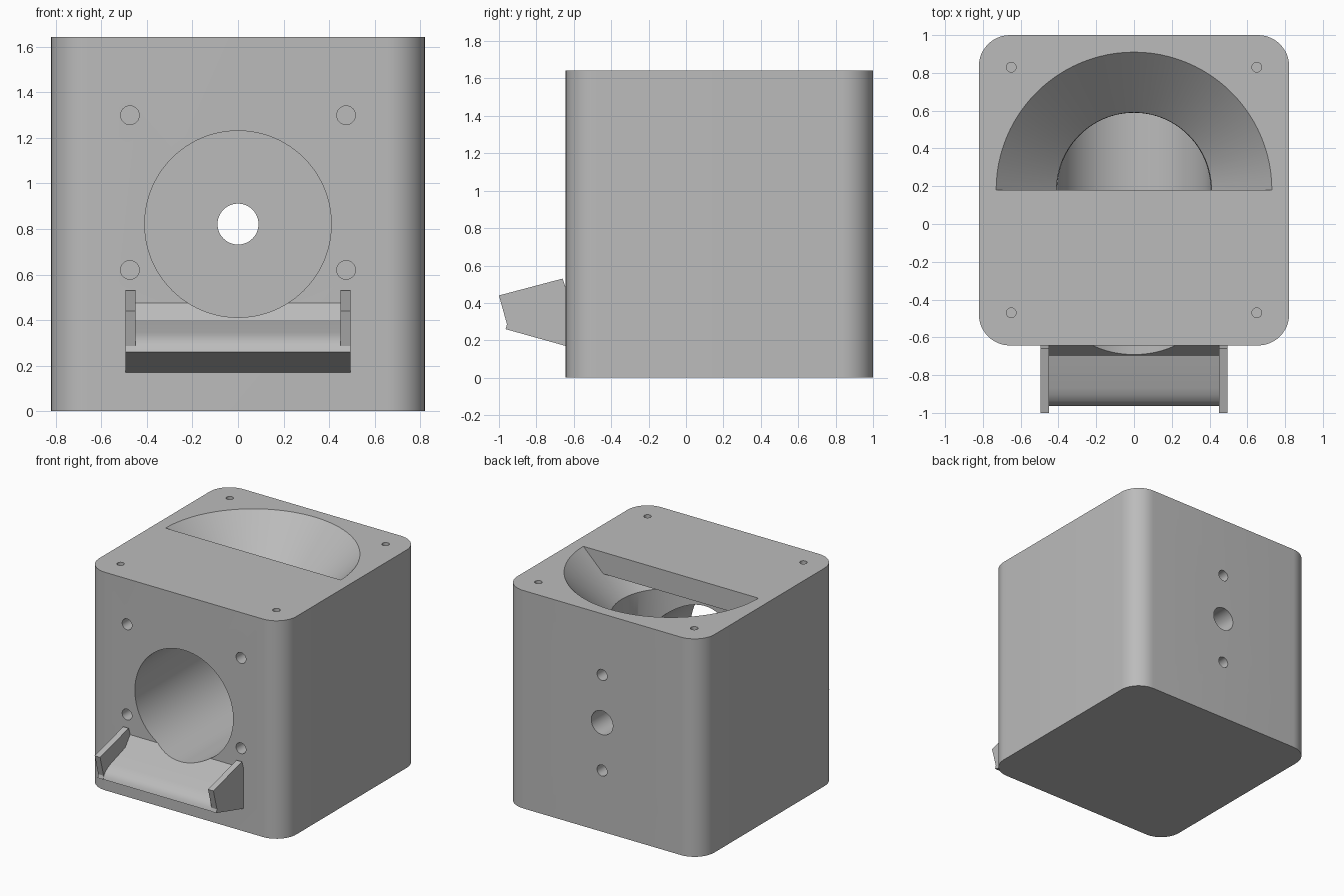
import bpy, bmesh, math
from mathutils import Matrix

if "Cube" in bpy.data.objects:
    bpy.data.objects.remove(bpy.data.objects["Cube"], do_unlink=True)

grey = bpy.data.materials.new("plain grey")
grey.use_nodes = True
COLOUR = (0.5, 0.5, 0.5, 1)
grey.diffuse_color = COLOUR
grey.node_tree.nodes["Principled BSDF"].inputs["Base Color"].default_value = COLOUR

FRONT, BACK, TOP, HALF = -0.643, 1.0, 1.643, 0.8215
MID_Z = TOP / 2


def finish(name, bm):
    bmesh.ops.recalc_face_normals(bm, faces=bm.faces)
    mesh = bpy.data.meshes.new(name)
    bm.to_mesh(mesh)
    bm.free()
    mesh.materials.append(grey)
    obj = bpy.data.objects.new(name, mesh)
    bpy.context.collection.objects.link(obj)
    return obj


def box(name, lo, hi, corner=0):
    bm = bmesh.new()
    bmesh.ops.create_cube(bm, size=1)
    for v in bm.verts:
        v.co = [a if c < 0 else b for a, b, c in zip(lo, hi, v.co)]
    if corner:
        upright = [e for e in bm.edges if abs(e.verts[0].co.z - e.verts[1].co.z) > 0.1]
        bmesh.ops.bevel(bm, geom=upright, offset=corner, segments=12,
                        profile=0.5, affect='EDGES')
    return finish(name, bm)


def lathe(name, profile, matrix=Matrix(), sides=96):
    """Closed solid turned around z from (radius, height) points."""
    bm = bmesh.new()
    rings = [[bm.verts.new((r * math.cos(math.tau * i / sides),
                            r * math.sin(math.tau * i / sides), z))
              for i in range(sides)] for r, z in profile]
    for a, b in zip(rings, rings[1:]):
        for i in range(sides):
            j = (i + 1) % sides
            bm.faces.new((a[i], a[j], b[j], b[i]))
    bm.faces.new(rings[0])
    bm.faces.new(rings[-1])
    bm.transform(matrix)
    return finish(name, bm)


def bore(x, z, radius, y0, y1, sides=32):
    """Cylinder along y used as a cutter."""
    place = Matrix.Translation((x, 0, z)) @ Matrix.Rotation(math.pi / 2, 4, 'X')
    return lathe("bore_cutter", [(radius, -y1), (radius, -y0)], place, sides)


def extrude(name, outline, x0, x1):
    """Side outline of (y, z) points, extruded along x."""
    bm = bmesh.new()
    face = bm.faces.new([bm.verts.new((x0, y, z)) for y, z in outline])
    new = bmesh.ops.extrude_face_region(bm, geom=[face])["geom"]
    bmesh.ops.translate(bm, vec=(x1 - x0, 0, 0),
                        verts=[g for g in new if isinstance(g, bmesh.types.BMVert)])
    return finish(name, bm)


def cut(target, cutter):
    cutter.hide_render = True
    mod = target.modifiers.new("cut", 'BOOLEAN')
    mod.operation, mod.solver, mod.object = 'DIFFERENCE', 'EXACT', cutter
    bpy.context.view_layer.objects.active = target
    bpy.ops.object.modifier_apply(modifier=mod.name)
    bpy.data.objects.remove(cutter, do_unlink=True)


def smooth(obj):
    bpy.ops.object.select_all(action='DESELECT')
    obj.select_set(True)
    bpy.context.view_layer.objects.active = obj
    bpy.ops.object.shade_smooth_by_angle(angle=math.radians(28))


# Rounded block
body = box("body", (-HALF, FRONT, 0), (HALF, BACK, TOP), corner=0.165)

# Funnel and down pipe, with a cover slab left over its front half
funnel = lathe("funnel_cutter",
               [(0.405, 0.8), (0.41, 1.33), (0.73, TOP), (0.75, TOP + 0.02)],
               Matrix.Translation((0, 0.18, 0)))
cut(funnel, box("slab_cutter", (-1, -1, 1.48), (1, 0.18, 2)))
cut(body, funnel)

# Outlet bore, shaft hole and blind holes in front and back
cut(body, bore(0, MID_Z, 0.41, -0.8, 0.6, 96))
cut(body, bore(0, MID_Z, 0.09, 0.5, 1.1, 48))
for dz in (-0.36, 0.36):
    cut(body, bore(0, MID_Z + dz, 0.042, 0.8, 1.1))
for x in (-0.475, 0.475):
    for z in (0.62, 1.3):
        cut(body, bore(x, z, 0.041, -0.8, -0.44))

# Lid screw holes
for x in (-0.65, 0.65):
    for y in (-0.47, 0.83):
        cut(body, lathe("screw_cutter", [(0.026, 1.4), (0.026, 1.7)],
                        Matrix.Translation((x, y, 0)), 24))
smooth(body)

# Chute with rounded nose
chute = extrude("chute", [(FRONT, 0.17), (FRONT, 0.475), (-0.70, 0.4),
                          (-0.87, 0.345), (-0.905, 0.33), (-0.935, 0.31),
                          (-0.955, 0.285), (-0.963, 0.26)], -0.45, 0.45)
cut(chute, bore(0, MID_Z, 0.41, -0.8, 0, 96))
smooth(chute)

# Side guards of the chute
guard = [(FRONT, 0.17), (-0.965, 0.26), (-0.957, 0.285), (-1, 0.44),
         (-0.66, 0.53), (FRONT, 0.48)]
for name, side in (("left_guard", 1), ("right_guard", -1)):
    extrude(name, guard, side * 0.45, side * 0.495)
